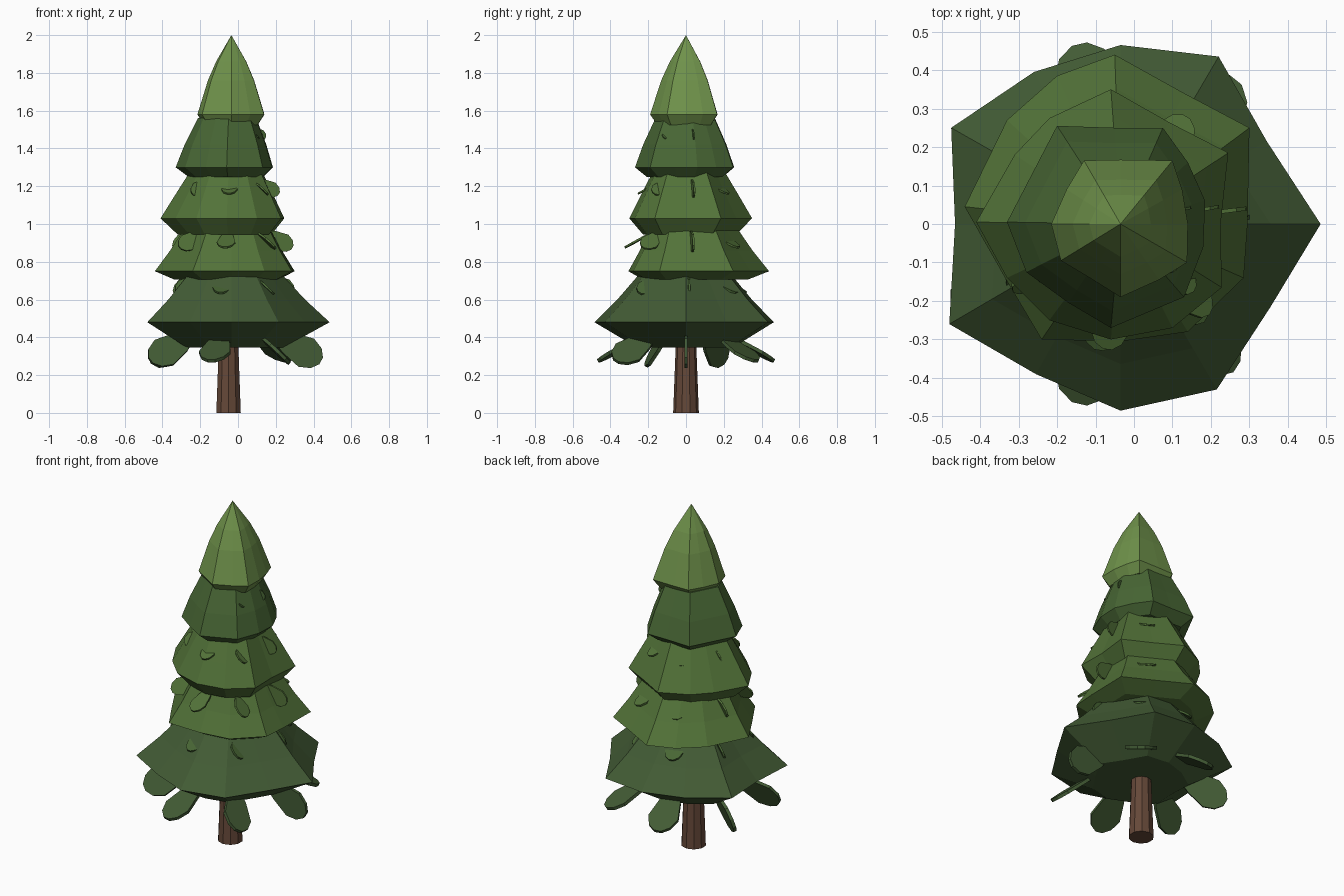
import bpy, bmesh
from math import cos, sin, radians
from mathutils import Vector

if "Cube" in bpy.data.objects:
    bpy.data.objects.remove(bpy.data.objects["Cube"])

AX = -0.035  # x of the tree axis


def material(name, rgb):
    m = bpy.data.materials.new(name)
    m.diffuse_color = (*rgb, 1)
    m.use_nodes = True
    m.node_tree.nodes["Principled BSDF"].inputs["Base Color"].default_value = m.diffuse_color
    return m


BARK = material("bark", (0.13, 0.065, 0.04))
DARK = material("dark_green", (0.055, 0.105, 0.035))
DEEP = material("deep_green", (0.065, 0.135, 0.035))
MID = material("mid_green", (0.085, 0.17, 0.04))
LIGHT = material("light_green", (0.16, 0.29, 0.07))


def add_object(name, bm, mat):
    bmesh.ops.recalc_face_normals(bm, faces=bm.faces)
    me = bpy.data.meshes.new(name)
    bm.to_mesh(me)
    bm.free()
    me.materials.append(mat)
    ob = bpy.data.objects.new(name, me)
    bpy.context.collection.objects.link(ob)


def tier(name, outline, rings, mat, apex=None):
    """Loft the rim outline through (scale, z) rings; end in a cap or a point."""
    bm = bmesh.new()
    loops = [[bm.verts.new((AX + (x - AX) * s, y * s, z)) for x, y in outline]
             for s, z in rings]
    n = len(outline)
    for a, b in zip(loops, loops[1:]):
        for i in range(n):
            j = (i + 1) % n
            bm.faces.new((a[i], a[j], b[j], b[i]))
    bm.faces.new(loops[0])
    if apex:
        tip = bm.verts.new((AX, 0, apex))
        for i in range(n):
            bm.faces.new((loops[-1][i], loops[-1][(i + 1) % n], tip))
    else:
        bm.faces.new(loops[-1])
    add_object(name, bm, mat)


# Trunk
bm = bmesh.new()
bmesh.ops.create_cone(bm, cap_ends=True, segments=10, radius1=0.068, radius2=0.052, depth=0.42)
bmesh.ops.translate(bm, verts=bm.verts, vec=(-0.05, 0, 0.21))
add_object("trunk", bm, BARK)

# Five foliage tiers, bottom to top
tier("foliage_tier_1",
     [(.485, 0), (.345, .215), (.22, .435), (-.035, .465), (-.26, .395), (-.475, .25),
      (-.465, 0), (-.48, -.26), (-.255, -.39), (-.035, -.485), (.215, -.43), (.355, -.215)],
     [(.53, .345), (1, .48), (.75, .60), (.5, .74)], DARK)
tier("foliage_tier_2",
     [(.295, 0), (.30, .25), (.13, .34), (-.05, .44), (-.2, .385), (-.33, .27),
      (-.44, .045), (-.335, -.14), (-.24, -.3), (-.035, -.305), (.14, -.28), (.285, -.14)],
     [(.74, .705), (1, .75), (.8, .86), (.58, 1.0)], MID)
tier("foliage_tier_3",
     [(.225, 0), (.245, .185), (.09, .265), (-.06, .35), (-.22, .275), (-.31, .18),
      (-.41, .005), (-.33, -.14), (-.22, -.25), (-.06, -.3), (.10, -.27), (.228, -.165)],
     [(.76, .945), (1, 1.03), (.8, 1.15), (.58, 1.28)], MID)
tier("foliage_tier_4",
     [(.185, .06), (.14, .16), (.075, .25), (-.05, .25), (-.2, .255), (-.265, .13),
      (-.33, .005), (-.28, -.125), (-.17, -.205), (-.06, -.27), (.13, -.19), (.18, -.06)],
     [(.77, 1.25), (1, 1.30), (.84, 1.42), (.6, 1.56)], DEEP)
tier("foliage_top",
     [(.14, 0), (.125, .09), (.1, .165), (-.035, .167), (-.13, .165), (-.175, .09),
      (-.215, 0), (-.19, -.095), (-.115, -.14), (-.035, -.19), (.065, -.145), (.138, -.1)],
     [(.8, 1.525), (1, 1.58), (.69, 1.76), (.45, 1.86)], LIGHT, apex=2.0)


def leaf(name, angle, twist, tip_r, tip_z, size, mat):
    """Thin drooping leaf blade, twisted about its own length."""
    a, t, p = radians(angle), radians(twist), radians(29)
    out, side = Vector((cos(a), sin(a), 0)), Vector((-sin(a), cos(a), 0))
    along = out * cos(p) - Vector((0, 0, sin(p)))
    up = out * sin(p) + Vector((0, 0, cos(p)))
    nrm = up * cos(t) + side * sin(t)
    wide = side * cos(t) - up * sin(t)
    tip = Vector((AX, 0, tip_z)) + out * tip_r
    half = [(-.31, .012), (-.2, .06), (-.09, .085), (-.03, .06), (0, .02)]
    outline = half + [(l, -w) for l, w in reversed(half)]
    bm = bmesh.new()
    lo, hi = [[bm.verts.new(tip + (along * l + wide * w + nrm * h) * size) for l, w in outline]
              for h in (-.009, .009)]
    bm.faces.new(lo)
    bm.faces.new(hi)
    for i in range(len(lo)):
        j = (i + 1) % len(lo)
        bm.faces.new((lo[i], lo[j], hi[j], hi[i]))
    add_object(name, bm, mat)


# Rings of seven leaves below each tier: start angle, tip radius, tip height, size
TWISTS = [90, 0, 0, 70, 60, 0, 35]
for k, (start, r, z, size, mat) in enumerate([
        (0, .475, .275, 1, DARK),
        (3, .33, .635, .6, DEEP),
        (7, .325, .875, .58, MID),
        (10, .255, 1.16, .5, MID),
        (13, .185, 1.455, .36, DEEP)]):
    for i, tw in enumerate(TWISTS):
        leaf(f"leaf_{k + 1}_{i + 1}", start + i * 360 / 7, tw, r, z, size, mat)
